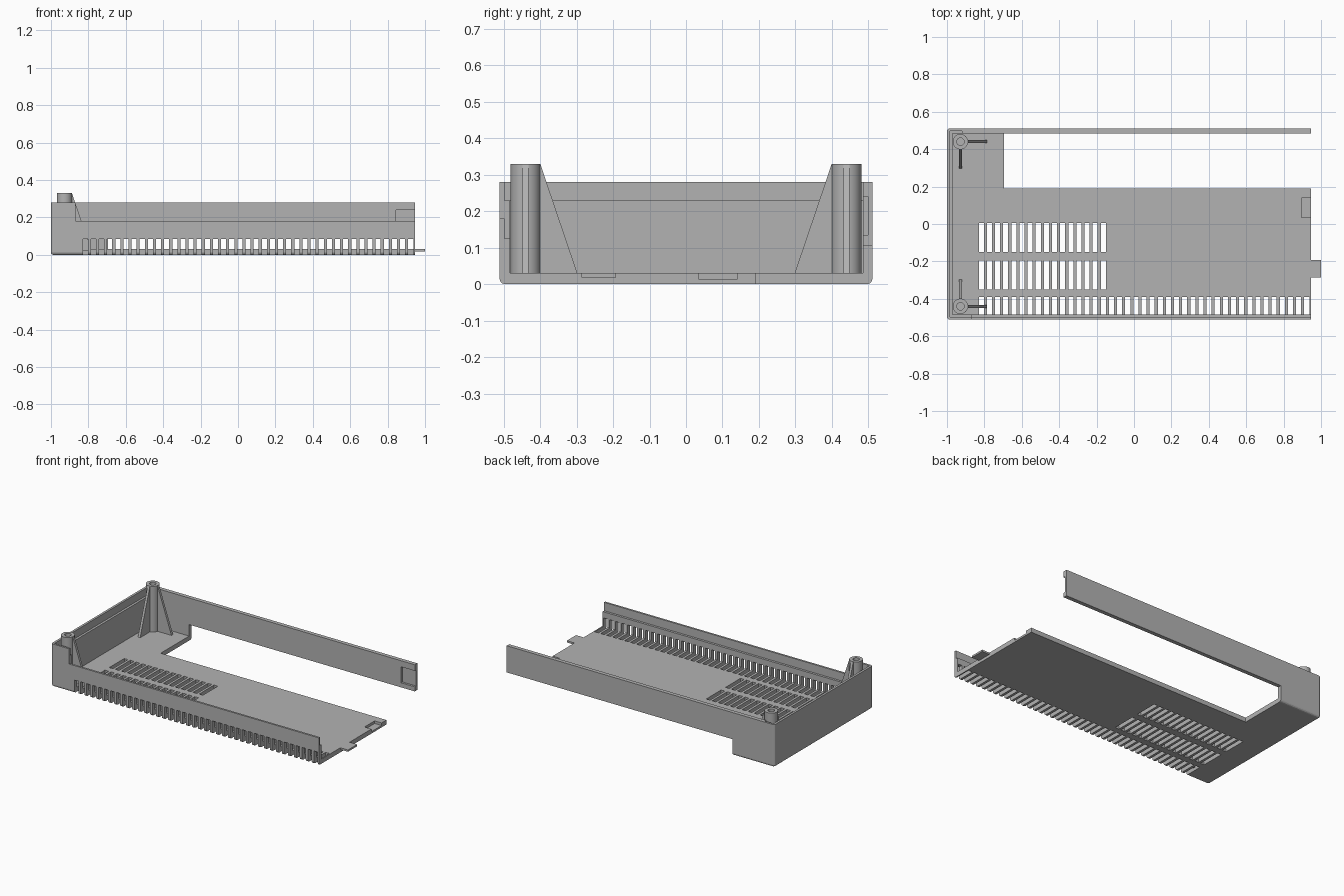
import bpy
import bmesh
from mathutils import Matrix, Vector

cube = bpy.data.objects.get("Cube")
if cube:
    bpy.data.objects.remove(cube, do_unlink=True)

grey = bpy.data.materials.new("mid_grey")
grey.use_nodes = True
colour = (0.45, 0.45, 0.45, 1)
grey.diffuse_color = colour
grey.node_tree.nodes["Principled BSDF"].inputs["Base Color"].default_value = colour

END, SIDE, FLOOR, TOP = 0.945, 0.511, 0.03, 0.28


def add_box(bm, lo, hi):
    lo, hi = Vector(lo), Vector(hi)
    matrix = Matrix.Translation((lo + hi) / 2) @ Matrix.Diagonal((*(hi - lo), 1))
    bmesh.ops.create_cube(bm, size=1, matrix=matrix)


def make(name, bm):
    bmesh.ops.recalc_face_normals(bm, faces=bm.faces)
    mesh = bpy.data.meshes.new(name)
    bm.to_mesh(mesh)
    bm.free()
    mesh.materials.append(grey)
    obj = bpy.data.objects.new(name, mesh)
    bpy.context.collection.objects.link(obj)
    return obj


def boxes(name, *pairs):
    bm = bmesh.new()
    for lo, hi in pairs:
        add_box(bm, lo, hi)
    return make(name, bm)


def activate(obj):
    bpy.ops.object.select_all(action='DESELECT')
    obj.select_set(True)
    bpy.context.view_layer.objects.active = obj


def cut(obj, *pairs):
    cutter = boxes("cutter", *pairs)
    cutter.hide_render = True
    mod = obj.modifiers.new("cut", 'BOOLEAN')
    mod.operation, mod.solver, mod.object = 'DIFFERENCE', 'EXACT', cutter
    activate(obj)
    bpy.ops.object.modifier_apply(modifier=mod.name)
    bpy.data.objects.remove(cutter, do_unlink=True)


# Tray: solid block with softened bottom edges, then hollowed out
bm = bmesh.new()
add_box(bm, (-1, -SIDE, 0), (END, SIDE, TOP))


def soft(edge):
    a, b = edge.verts[0].co, edge.verts[1].co
    mid = (a + b) / 2
    return mid.x < END - 0.01 and (mid.z < 0.01 or (mid.x < -0.99 and abs(a.z - b.z) > 0.1))


bmesh.ops.bevel(bm, geom=[e for e in bm.edges if soft(e)], offset=0.014,
                segments=3, profile=0.5, affect='EDGES')
tray = make("tray", bm)

# Interior
cut(tray, ((-0.97, -0.483, FLOOR), (2, 0.485, 1)))
# Lip steps: end wall and low front wall
cut(tray, ((-0.985, -0.498, 0.23), (-0.92, 0.498, 1)))
cut(tray, ((-0.94, -0.498, 0.23), (-0.8, -0.45, 1)))
cut(tray, ((-0.87, -0.498, 0.125), (2, -0.45, 1)))
cut(tray, ((-0.87, -1, 0.18), (2, -0.45, 1)))
# Rear opening in floor and under the back wall
cut(tray, ((-0.695, 0.19, -1), (2, 0.487, 0.105)))
cut(tray, ((-0.695, 0.48, -1), (2, 1, 0.105)))
# Latch recesses in back wall and floor
cut(tray, ((0.845, 0.4, 0.135), (2, 0.499, 0.24)))
cut(tray, ((0.895, 0.035, 0.013), (2, 0.14, 0.1)))

# Vent slots: two short floor rows and one long row wrapping up the front wall
PITCH, WIDTH, START = 0.0435, 0.027, -0.83


def slot_row(count, y0, y1, z1):
    starts = [START + i * PITCH for i in range(count)]
    cut(tray, *[((x, y0, -0.1), (x + WIDTH, y1, z1)) for x in starts])


slot_row(16, -0.15, 0.005, 0.1)
slot_row(16, -0.35, -0.195, 0.1)
slot_row(41, -0.7, -0.39, 0.085)

# Locking tab
boxes("locking_tab", ((END - 0.02, -0.287, 0.018), (1, -0.192, FLOOR)))

# Screw posts with hollow tops
PX, PY, RADIUS, HEIGHT = -0.928, 0.44, 0.041, 0.33


def ring(bm, radius, z, y, n=32):
    made = bmesh.ops.create_circle(bm, segments=n, radius=radius,
                                   matrix=Matrix.Translation((PX, y, z)))
    return made["verts"]


def bridge(bm, a, b):
    n = len(a)
    for i in range(n):
        j = (i + 1) % n
        bm.faces.new((a[i], a[j], b[j], b[i]))


def post(name, y):
    bm = bmesh.new()
    rings = [ring(bm, r, z, y) for r, z in
             ((RADIUS, 0.02), (RADIUS, HEIGHT), (0.02, HEIGHT), (0.02, 0.1))]
    for a, b in zip(rings, rings[1:]):
        bridge(bm, a, b)
    bm.faces.new(rings[0])
    bm.faces.new(rings[-1])
    obj = make(name, bm)
    activate(obj)
    bpy.ops.object.shade_smooth_by_angle()


# Tapered ribs bracing each post
def rib(name, y, direction):
    d = Vector(direction)
    side = Vector((-d.y, d.x, 0)) * 0.008
    profile = ((0.03, 0.02), (0.142, 0.02), (0.142, FLOOR), (0.041, HEIGHT - 0.002),
               (0.03, HEIGHT - 0.002))
    bm = bmesh.new()
    loops = []
    for s in (-1, 1):
        loops.append([bm.verts.new(Vector((PX, y, z)) + d * r + side * s) for r, z in profile])
        bm.faces.new(loops[-1])
    bridge(bm, *loops)
    make(name, bm)


for label, sign in (("front", -1), ("back", 1)):
    post(label + "_screw_post", sign * PY)
    rib(label + "_long_rib", sign * PY, (1, 0, 0))
    rib(label + "_cross_rib", sign * PY, (0, -sign, 0))
